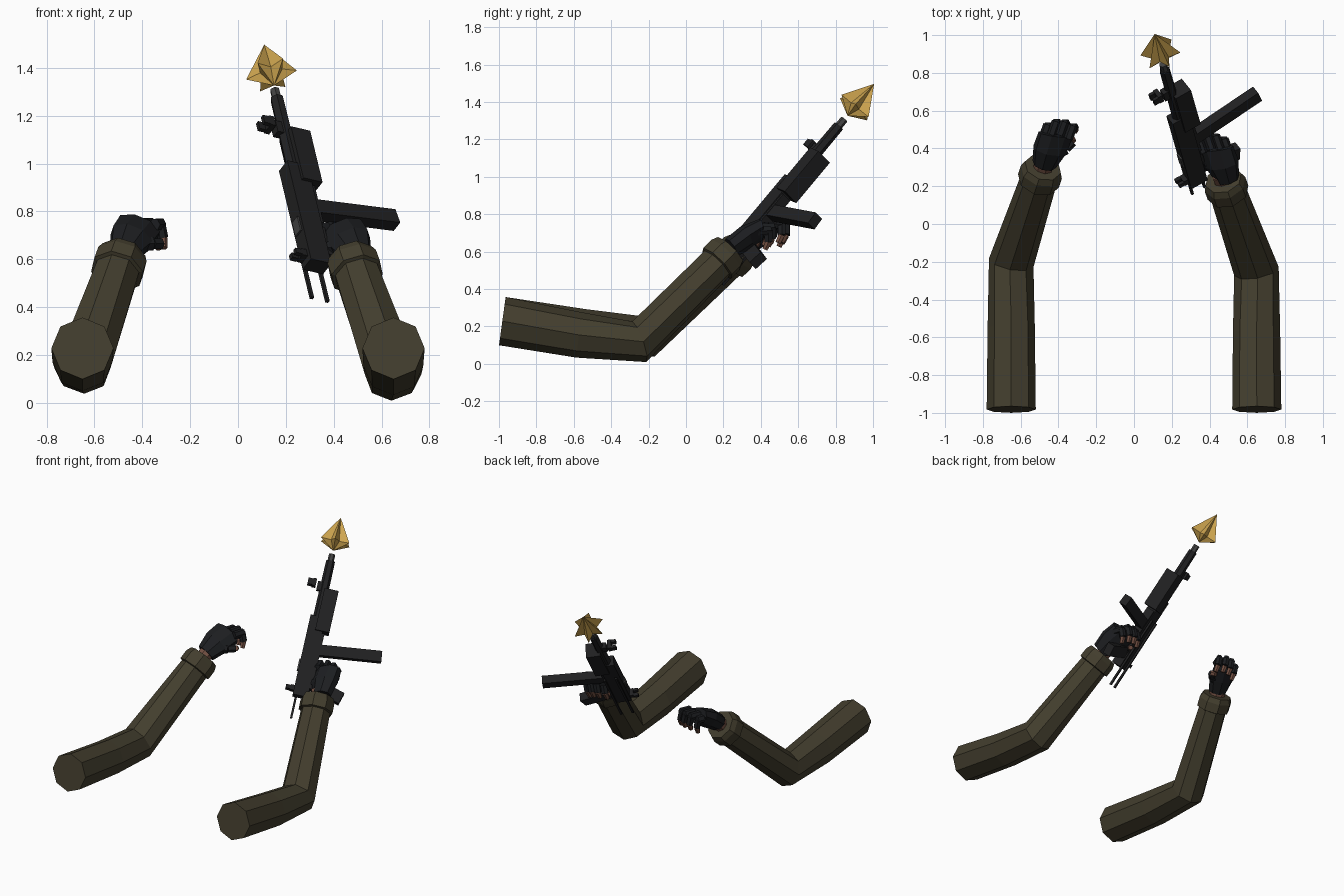
import bpy, bmesh, math
from mathutils import Vector as V

if "Cube" in bpy.data.objects:
    bpy.data.objects.remove(bpy.data.objects["Cube"])


def mat(name, rgb):
    m = bpy.data.materials.new(name)
    m.diffuse_color = (*rgb, 1)
    m.use_nodes = True
    m.node_tree.nodes["Principled BSDF"].inputs["Base Color"].default_value = m.diffuse_color
    return m


SLEEVE = mat("olive_cloth", (0.056, 0.048, 0.027))
GLOVE = mat("glove_black", (0.012, 0.013, 0.015))
SKIN = mat("skin", (0.17, 0.08, 0.055))
METAL = mat("gun_black", (0.0145, 0.0145, 0.0155))
GREY = mat("worn_steel", (0.055, 0.055, 0.055))
GOLD = mat("flash_gold", (0.62, 0.38, 0.08))


def finish(name, bm, material):
    bmesh.ops.recalc_face_normals(bm, faces=bm.faces)
    me = bpy.data.meshes.new(name)
    bm.to_mesh(me)
    bm.free()
    me.materials.append(material)
    ob = bpy.data.objects.new(name, me)
    bpy.context.collection.objects.link(ob)
    return ob


def skin_rings(bm, rings):
    """Bridge rings of points and cap both ends."""
    vs = [[bm.verts.new(p) for p in r] for r in rings]
    for a, b in zip(vs, vs[1:]):
        for i in range(len(a)):
            j = (i + 1) % len(a)
            bm.faces.new((a[i], a[j], b[j], b[i]))
    bm.faces.new(vs[0])
    bm.faces.new(vs[-1])


def ring(c, normal, rx, ry, up, sides=8, turn=0.0):
    n = V(normal).normalized()
    u = V(up)
    u = (u - n * u.dot(n)).normalized()
    s = n.cross(u)
    out = []
    for i in range(sides):
        a = 2 * math.pi * i / sides + turn
        out.append(V(c) + s * (rx * math.sin(a)) + u * (ry * math.cos(a)))
    return out


def beam(bm, p, q, w, h, up=(0, 0, 1), sides=4, taper=1.0):
    """Prism from p to q, w wide and h high along up."""
    p, q = V(p), V(q)
    k = 0.5 / math.cos(math.pi / sides)
    t = math.pi / sides
    skin_rings(bm, [ring(p, q - p, w * k, h * k, up, sides, t),
                    ring(q, q - p, w * k * taper, h * k * taper, up, sides, t)])


# ---------- arms ----------
Z = (0, 0, 1)


def sleeve(name, s, elbow, end):
    elbow, end = V(elbow), V(end)
    d = (end - elbow).normalized()
    L = (end - elbow).length
    start = V((s * 0.65, -0.982, 0.228))
    mid = start.lerp(elbow, 0.56) + V((0, 0, -0.012))
    bm = bmesh.new()
    rings = [ring(start, (0, 0.99, -0.136), 0.13, 0.13, Z),
             ring(mid, (0, 0.99, -0.12), 0.125, 0.122, Z),
             ring(elbow, (-s * 0.18, 0.93, 0.33), 0.12, 0.115, Z)]
    for back, r in ((0.105, 0.098), (0.1, 0.114), (0.035, 0.114), (0, 0.1), (0.0, 0.06)):
        rings.append(ring(elbow + d * (L - back), d, r, r, Z))
    skin_rings(bm, rings)
    finish(name, bm, SLEEVE)
    bm = bmesh.new()
    beam(bm, end - d * 0.03, end + d * 0.045, 0.1, 0.09, sides=8)
    finish(name.replace("sleeve", "wrist"), bm, SKIN)


sleeve("left_sleeve", -1, (-0.65, -0.205, 0.147), (-0.482, 0.30, 0.615))
sleeve("right_sleeve", 1, (0.648, -0.25, 0.118), (0.473, 0.235, 0.605))


# ---------- gloved hands with bare fingertips ----------
def hand(side, s, off):
    def P(x, y, z):
        return V((s * -x, y, z)) + V(off)
    glove, tips = bmesh.new(), bmesh.new()
    across = V((s * -0.3, -0.45, 0.85))
    # back of the hand
    skin_rings(glove, [
        ring(P(-0.475, 0.315, 0.635), (-s * 0.3, 0.8, 0.55), 0.066, 0.056, across, 8, math.pi / 8),
        ring(P(-0.445, 0.395, 0.69), (-s * 0.3, 0.85, 0.5), 0.095, 0.062, across, 8, math.pi / 8),
        ring(P(-0.415, 0.475, 0.733), (-s * 0.2, 0.95, 0.25), 0.098, 0.05, across, 8, math.pi / 8)])
    # four curled fingers
    for x, y, z in ((-0.482, 0.455, 0.725), (-0.437, 0.472, 0.742),
                    (-0.392, 0.47, 0.748), (-0.348, 0.45, 0.745)):
        k = P(x, y, z)
        m = k + V((-s * 0.022, 0.062, 0.002))
        l = m + V((-s * 0.012, 0.0, -0.058))
        t = l + V((-s * 0.004, -0.02, -0.042))
        beam(glove, k, m + (m - k) * 0.15, 0.042, 0.046, sides=6)
        beam(glove, m, l, 0.04, 0.042, up=(0, 1, 0), sides=6)
        beam(tips, l, t, 0.033, 0.034, up=(0, 1, 0), sides=6, taper=0.8)
    # thumb
    a, b, c, d = (P(-0.42, 0.37, 0.665), P(-0.36, 0.40, 0.665),
                  P(-0.325, 0.435, 0.665), P(-0.335, 0.465, 0.65))
    beam(glove, a, b, 0.055, 0.055, sides=6)
    beam(glove, b, c, 0.045, 0.045, sides=6)
    beam(tips, c, d, 0.035, 0.035, sides=6, taper=0.8)
    finish(side + "_glove", glove, GLOVE)
    finish(side + "_fingertips", tips, SKIN)


hand("left", -1, (0, 0, 0))
hand("right", 1, (0.02, -0.075, -0.015))

# ---------- gun: a runs to the muzzle, b to the magazine, c sideways ----------
O = V((0.33, 0.23, 0.57))
F = V((-0.181, 0.631, 0.755)).normalized()
W = V((0.853, 0.48, -0.2))
W = (W - F * W.dot(F)).normalized()
N = W.cross(F).normalized()


def G(a, b, c=0.0):
    return O + F * a + W * b + N * c


def block(name, parts, material=METAL):
    """Boxes given as a0, a1, b0, b1, c0, c1 in the gun frame."""
    bm = bmesh.new()
    for a0, a1, b0, b1, c0, c1 in parts:
        skin_rings(bm, [[G(a, b0, c0), G(a, b1, c0), G(a, b1, c1), G(a, b0, c1)]
                        for a in (a0, a1)])
    finish(name, bm, material)


block("receiver", [(0, 0.545, -0.05, 0.05, -0.036, 0.036),
                   (0.1, 0.44, 0.04, 0.065, -0.03, 0.03)])
block("handguard", [(0.45, 0.735, 0.0, 0.094, -0.05, 0.05)])
block("front_sight", [(0.74, 0.79, -0.085, -0.06, -0.03, 0.03),
                      (0.745, 0.785, -0.115, -0.085, 0.012, 0.03),
                      (0.745, 0.785, -0.115, -0.085, -0.03, -0.012),
                      (0.72, 0.78, -0.05, -0.02, -0.02, 0.02)])
block("rear_sight", [(0.03, 0.065, -0.075, -0.05, -0.03, 0.02),
                     (0.035, 0.06, -0.105, -0.075, -0.035, -0.012),
                     (0.035, 0.06, -0.105, -0.075, 0.002, 0.02)])
block("port_cover", [(0.17, 0.245, -0.058, -0.049, -0.022, 0.022)], GREY)
block("stock_rods", [(-0.14, 0.38, b - 0.007, b + 0.007, -0.057, -0.043)
                     for b in (-0.026, 0.05)])

bm = bmesh.new()
beam(bm, G(0.5, 0), G(0.93, 0), 0.056, 0.056, up=N, sides=6, taper=0.9)
finish("barrel", bm, METAL)
bm = bmesh.new()
beam(bm, G(0.92, 0), G(0.977, 0), 0.036, 0.036, up=N, sides=6)
finish("muzzle", bm, GREY)
bm = bmesh.new()
beam(bm, G(0.325, 0.03), G(0.378, 0.46), 0.072, 0.056, up=N)
finish("magazine", bm, METAL)
bm = bmesh.new()
beam(bm, G(0.11, 0.03), G(0.045, 0.265), 0.08, 0.056, up=N)
finish("pistol_grip", bm, METAL)

# ---------- muzzle flash: six-pointed star spike ----------
C = V((0.14, 0.9, 1.37))
bm = bmesh.new()
tip, tail = bm.verts.new(C + F * 0.168), bm.verts.new(C - F * 0.058)
star = []
for i in range(12):
    ang = math.radians(33 + 30 * i)
    r = 0.108 if i % 2 == 0 else 0.054
    star.append(bm.verts.new(C + W * (r * math.cos(ang)) + N * (r * math.sin(ang))))
for i in range(12):
    j = (i + 1) % 12
    bm.faces.new((star[i], star[j], tip))
    bm.faces.new((star[j], star[i], tail))
finish("muzzle_flash", bm, GOLD)
